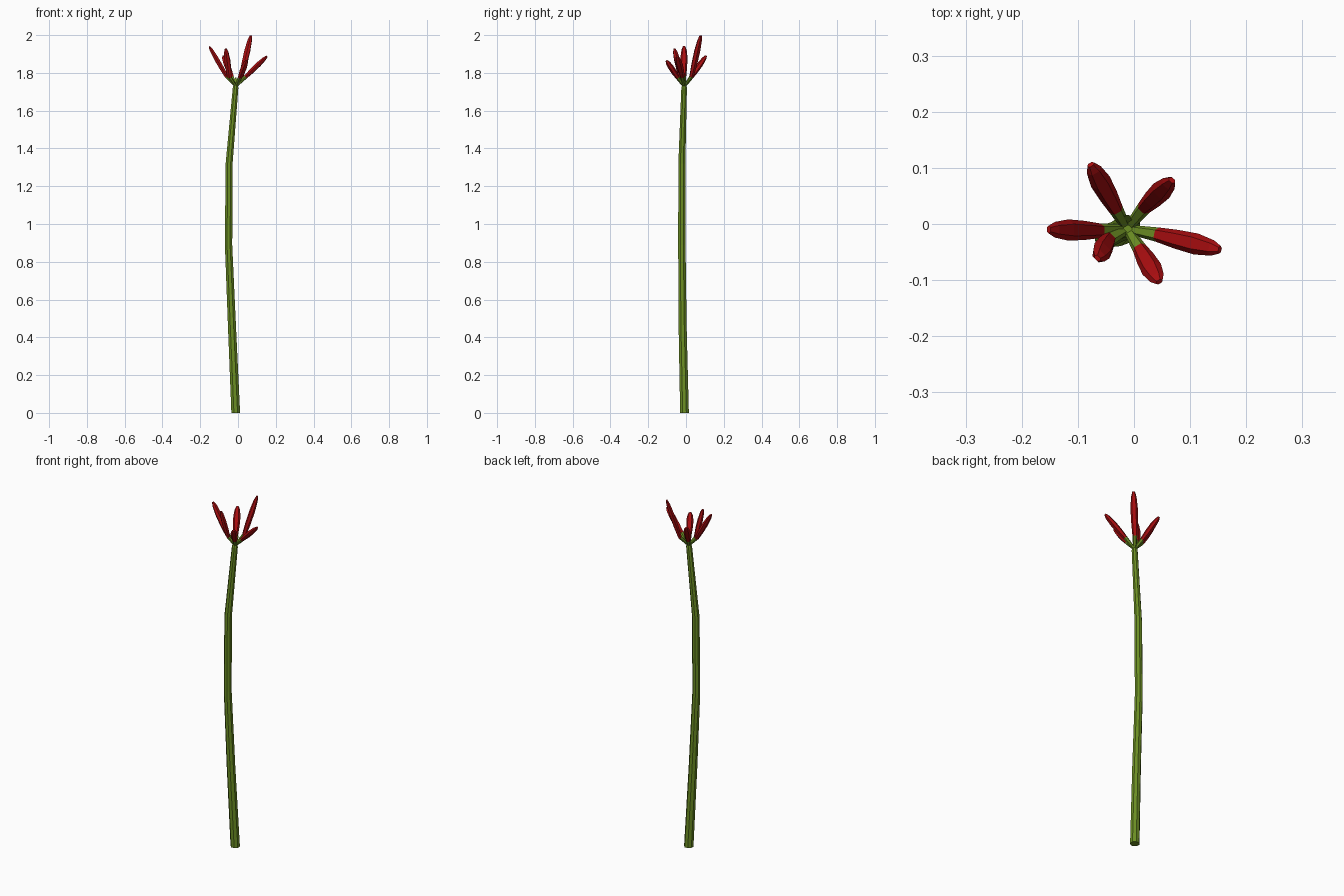
import bpy, bmesh, math
from mathutils import Vector

if "Cube" in bpy.data.objects:
    bpy.data.objects.remove(bpy.data.objects["Cube"])


def material(name, rgb):
    m = bpy.data.materials.new(name)
    m.diffuse_color = (*rgb, 1)
    m.use_nodes = True
    m.node_tree.nodes["Principled BSDF"].inputs["Base Color"].default_value = m.diffuse_color
    return m


GREEN = material("stem green", (0.147, 0.27, 0.017))
RED = material("petal red", (0.39, 0.004, 0.005))


def loft(name, rings, materials, red_from=None):
    """Skin a list of vertex rings, cap both ends; bands from red_from use slot 1."""
    bm = bmesh.new()
    vr = [[bm.verts.new(p) for p in r] for r in rings]
    n = len(rings[0])
    for k in range(len(vr) - 1):
        for i in range(n):
            j = (i + 1) % n
            f = bm.faces.new((vr[k][i], vr[k][j], vr[k + 1][j], vr[k + 1][i]))
            f.material_index = int(red_from is not None and k >= red_from)
    bm.faces.new(vr[0][::-1])
    bm.faces.new(vr[-1]).material_index = int(red_from is not None)
    bmesh.ops.recalc_face_normals(bm, faces=bm.faces)
    me = bpy.data.meshes.new(name)
    bm.to_mesh(me)
    bm.free()
    for m in materials:
        me.materials.append(m)
    ob = bpy.data.objects.new(name, me)
    bpy.context.collection.objects.link(ob)
    return ob


# Stem: gently bent tapering tube (x, y, z, radius)
path = [(-0.012, -0.008, 0, 0.025), (-0.032, -0.018, 0.46, 0.023),
        (-0.050, -0.022, 0.89, 0.021), (-0.047, -0.022, 1.32, 0.020),
        (-0.013, -0.010, 1.72, 0.016), (-0.012, -0.009, 1.745, 0.010)]
loft("stem", [[Vector((x + r * math.cos(a * math.pi / 4 + math.pi / 8),
                       y + r * math.sin(a * math.pi / 4 + math.pi / 8), z))
               for a in range(8)] for x, y, z, r in path], [GREEN])

# Petals: green base out to a kink, then a red blade to the tip
ROOT = Vector((-0.012, -0.009, 1.728))
PROFILE = [(0.0, 0.013, 0.009), (0.3, 0.017, 0.012), (0.62, 0.019, 0.012),
           (0.88, 0.014, 0.009), (1.0, 0.007, 0.004)]


def petal(name, kink, tip):
    kink, tip = Vector(kink), Vector(tip)
    side = (tip - ROOT).cross(Vector((0, 0, 1))).normalized()

    def ring(c, d, w, t):
        up = side.cross(d.normalized())
        return [c + side * (w * a) + up * (t * b) for a, b in
                ((1, 0), (0.55, 1), (-0.55, 1), (-1, 0), (-0.55, -1), (0.55, -1))]

    base, blade = kink - ROOT, tip - kink
    rings = [ring(ROOT, base, 0.008, 0.006)]
    for t, w, h in PROFILE:
        rings.append(ring(kink + blade * t, base + blade if t == 0 else blade, w, h))
    loft(name, rings, [GREEN, RED], 1)


petal("petal_back_left", (-0.032, 0.026, 1.775), (-0.077, 0.106, 1.890))
petal("petal_back_right", (0.018, 0.029, 1.78), (0.068, 0.078, 1.998))
petal("petal_right", (0.042, -0.019, 1.78), (0.153, -0.046, 1.888))
petal("petal_front_right", (0.010, -0.044, 1.775), (0.045, -0.103, 1.865))
petal("petal_front_left", (-0.044, -0.026, 1.775), (-0.065, -0.061, 1.928))
petal("petal_left", (-0.060, -0.012, 1.78), (-0.152, -0.010, 1.940))

# Small inner bud leaf at the back of the flower
loft("bud_leaf", [[Vector((-0.012 + x * s, y + t * s, z)) for s, t in
                   ((1, 0), (0, 0.6), (-1, 0), (0, -0.6))]
                  for x, y, z in ((0.009, -0.004, 1.735), (0.009, 0.006, 1.755),
                                  (0.003, 0.016, 1.775))], [GREEN])
